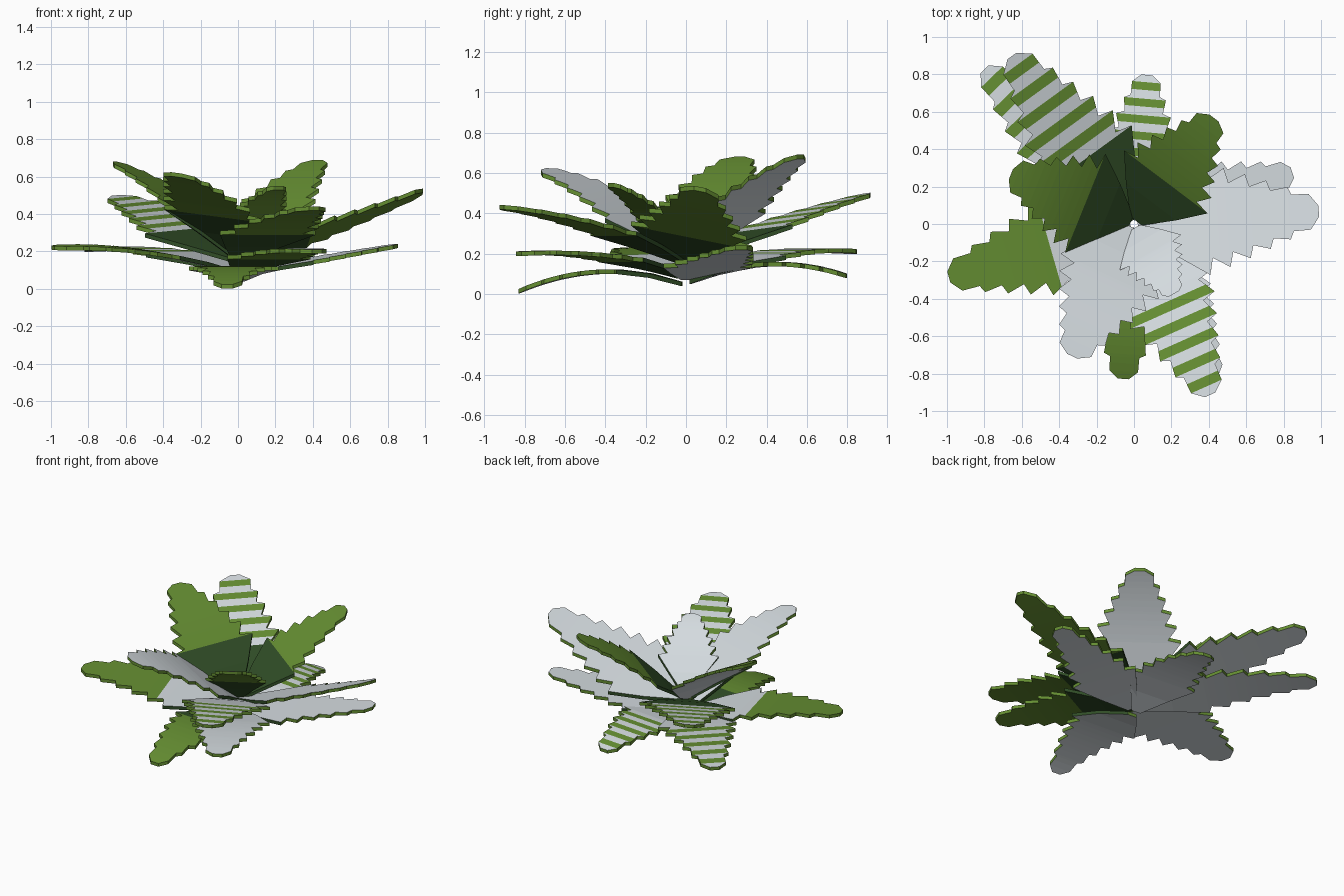
import bpy, bmesh, math

if "Cube" in bpy.data.objects:
    bpy.data.objects.remove(bpy.data.objects["Cube"])


def material(name, rgb):
    m = bpy.data.materials.new(name)
    m.diffuse_color = (*rgb, 1.0)
    m.use_nodes = True
    m.node_tree.nodes["Principled BSDF"].inputs["Base Color"].default_value = m.diffuse_color
    return m


GREEN, GREY, DARK = 0, 1, 2
MATS = [material("leaf_green", (0.13, 0.27, 0.032)),
        material("pale_grey", (0.66, 0.71, 0.74)),
        material("dark_green", (0.03, 0.075, 0.02))]
THICK = 0.022
TEETH = 6
SHOULDER = 0.38
STEP = (0.95 - SHOULDER) / (TEETH - 1)


def outline(width):
    """Half-width along the leaf: smooth base, then saw teeth to a blunt tip."""
    def tooth(k):
        return width * (1 - 0.68 * (k / (TEETH - 1)) ** 1.1)
    rows = [(0.0, 0.14 * width), (0.19, 0.6 * width)]
    for k in range(TEETH):
        t = SHOULDER + STEP * k
        rows.append((t, tooth(k)))
        if k < TEETH - 1:
            notch = tooth(k) * 0.7
            rows.append((t + 0.02, notch))
            rows.append((t + 0.06, notch + (tooth(k + 1) - notch) * 0.43))
    rows.append((1.0, 0.03))
    return rows


def height(t, z0, zs, zt):
    """Quadratic bend through base, shoulder and tip heights."""
    s = SHOULDER
    return (z0 * (t - s) * (t - 1) / s
            + zs * t * (t - 1) / (s * (s - 1))
            + zt * t * (t - s) / (1 - s))


def face_colour(rule, t):
    base = t < SHOULDER
    if rule == "grey":
        return GREY
    if rule == "green":              # green blade with a dark base
        return DARK if base else GREEN
    if rule == "tip":                # grey base, green outer half
        return GREEN if t > 0.45 else GREY
    # banded: half of every tooth grey, half green
    if base:
        return DARK if rule == "dark_bands" else GREY
    return GREY if (t - SHOULDER) % STEP < 0.058 else GREEN


def leaf(name, angle, length, z0, zs, zt, width, roll, top, under):
    a = math.radians(angle)
    c, s = math.cos(a), math.sin(a)
    bm = bmesh.new()
    rows = []
    for t, w in outline(width):
        r = 0.02 + (length - 0.02) * t
        z = height(t, z0, zs, zt)
        ring = []
        for side, dz in ((1, 0), (-1, 0), (-1, -THICK), (1, -THICK)):
            ring.append(bm.verts.new((r * c - side * w * s,
                                      r * s + side * w * c,
                                      z + dz + roll * side * w)))
        rows.append((t, ring))
    for (t0, p), (t1, q) in zip(rows, rows[1:]):
        mid = (t0 + t1) / 2
        for i in range(4):
            j = (i + 1) % 4
            f = bm.faces.new((p[i], p[j], q[j], q[i]))
            rule = {0: top, 2: under}.get(i, "green")
            f.material_index = face_colour(rule, mid)
    bm.faces.new(rows[0][1])
    bm.faces.new(rows[-1][1])
    bmesh.ops.recalc_face_normals(bm, faces=bm.faces)
    me = bpy.data.meshes.new(name)
    bm.to_mesh(me)
    bm.free()
    for m in MATS:
        me.materials.append(m)
    ob = bpy.data.objects.new(name, me)
    bpy.context.collection.objects.link(ob)


# angle, length, base z, shoulder z, tip z, half width, roll, top, underside
LEAVES = {
    # low spreading leaves
    "ground_leaf_front": (266, .83, .06, .12, .024, .24, 0, "green", "grey"),
    "ground_leaf_back": (85, .80, .07, .15, .10, .24, 0, "bands", "grey"),
    "low_leaf_front_right": (297, .93, .10, .18, .21, .25, 0, "grey", "green"),
    "low_leaf_back_left": (134, 1.15, .10, .19, .22, .25, 0, "bands", "grey"),
    "low_leaf_left": (196, 1.03, .10, .19, .23, .28, -.05, "tip", "grey"),
    "low_leaf_right": (18, .89, .09, .15, .24, .23, 0, "grey", "grey"),
    # middle leaves
    "mid_leaf_right": (4, .99, .18, .30, .53, .30, -.2, "grey", "green"),
    "mid_leaf_back_left": (126, 1.11, .17, .32, .50, .30, -.08, "dark_bands", "grey"),
    "mid_leaf_front_right": (294, 1.0, .17, .31, .44, .28, 0, "bands", "green"),
    # upright leaves
    "high_leaf_back_right": (53, .71, .19, .42, .69, .28, 0, "green", "grey"),
    "high_leaf_left": (158, .71, .19, .43, .68, .29, 0, "green", "grey"),
    "high_leaf_front_left": (245, .78, .19, .41, .62, .29, -.12, "grey", "green"),
    # small inner leaf
    "inner_leaf": (300, .43, .20, .38, .55, .19, 0, "grey", "green"),
}
for leaf_name, spec in LEAVES.items():
    leaf(leaf_name, *spec)
